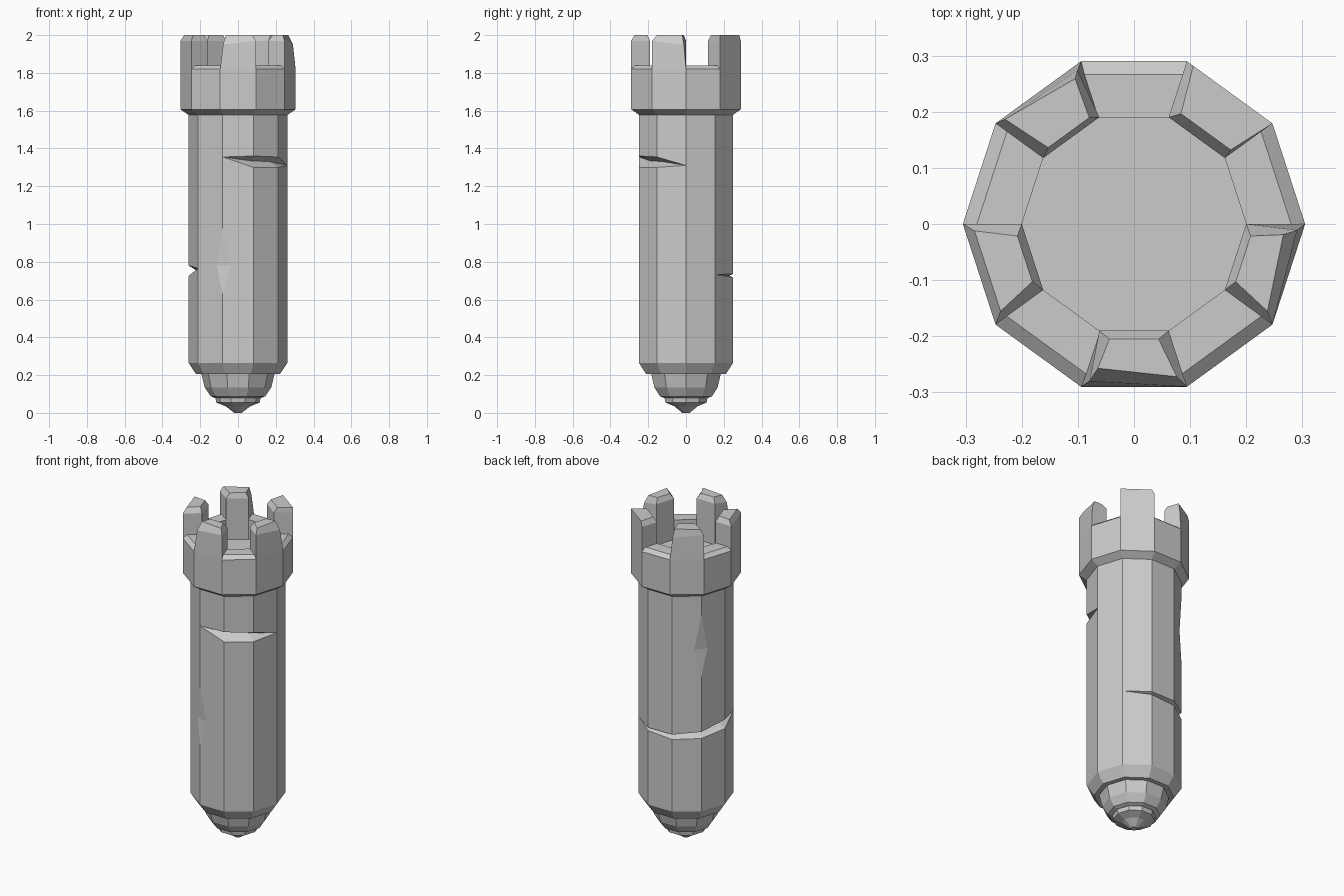
import bpy, bmesh
from math import sin, cos, radians
from mathutils import Vector

if "Cube" in bpy.data.objects:
    bpy.data.objects.remove(bpy.data.objects["Cube"])

N = 10


def pol(r, deg, z):
    return Vector((r * cos(radians(deg)), r * sin(radians(deg)), z))


def finish(name, bm):
    bmesh.ops.remove_doubles(bm, verts=bm.verts, dist=0.0001)
    bmesh.ops.dissolve_degenerate(bm, dist=0.0001, edges=bm.edges)
    bmesh.ops.recalc_face_normals(bm, faces=bm.faces)
    me = bpy.data.meshes.new(name)
    bm.to_mesh(me)
    bm.free()
    ob = bpy.data.objects.new(name, me)
    bpy.context.collection.objects.link(ob)
    return ob


def loft(name, rings):
    """Skin a list of rings of points, capping both ends."""
    bm = bmesh.new()
    vs = [[bm.verts.new(p) for p in ring] for ring in rings]
    for a, b in zip(vs, vs[1:]):
        n = len(a)
        for i in range(n):
            j = (i + 1) % n
            bm.faces.new((a[i], a[j], b[j], b[i]))
    bm.faces.new(vs[0])
    bm.faces.new(vs[-1])
    return finish(name, bm)


def ring(r, z):
    return [pol(r, 36 * i, z) for i in range(N)]


def crack(base_z, marks):
    """Three rings forming a V groove; marks: index -> (low, mid, high, depth)."""
    m = [marks.get(i, (base_z, base_z, base_z, 0)) for i in range(N)]
    return [[pol(R, 36 * i, m[i][0]) for i in range(N)],
            [pol(R - m[i][3], 36 * i, m[i][1]) for i in range(N)],
            [pol(R, 36 * i, m[i][2]) for i in range(N)]]


# Shaft with two cracks
R = 0.262
low = crack(0.74, {1: (.733, .733, .733, 0), 2: (.717, .727, .735, .02),
                   3: (.705, .725, .735, .04), 4: (.71, .735, .75, .05),
                   5: (.725, .755, .78, .048), 6: (.765, .765, .765, 0)})
high = crack(1.33, {7: (1.355, 1.355, 1.355, 0), 8: (1.30, 1.335, 1.36, .06),
                    9: (1.30, 1.33, 1.355, .055), 0: (1.31, 1.31, 1.31, 0)})
shaft = loft("tower_shaft", [ring(.222, .205), ring(R, .265)] + low + high
             + [ring(R, 1.60)])


# Chipped vertical edges on the shaft
def edge_chip(deg, z0, zm, z1, w):
    c = pol(R, deg, zm)
    pts = [pol(R + .002, deg, z0), pol(R + .002, deg, z1), pol(R + .08, deg, zm)]
    for s in (-36, 36):
        d = (pol(R, deg + s, zm) - c).normalized()
        pts.append(c + d * w + pol(.003, deg + s / 2, 0))
    bm = bmesh.new()
    bmesh.ops.convex_hull(bm, input=[bm.verts.new(p) for p in pts])
    cut = finish("chip_cutter", bm)
    cut.hide_render = True
    cut.hide_viewport = True
    mod = shaft.modifiers.new("chip", 'BOOLEAN')
    mod.operation = 'DIFFERENCE'
    mod.solver = 'EXACT'
    mod.object = cut


edge_chip(252, .61, .78, 1.01, .05)
edge_chip(144, 1.06, 1.25, 1.50, .05)

# Stepped pendant under the shaft
loft("base_bulb", [ring(r, z) for r, z in
                   ((.125, .08), (.145, .088), (.176, .135), (.195, .212))])
loft("base_tip", [ring(r, z) for r, z in
                  ((.02, 0), (.065, .035), (.115, .055), (.12, .085))])

# Flared head with recessed floor
loft("tower_head", [ring(r, z) for r, z in
                    ((.25, 1.575), (.262, 1.578), (.305, 1.607), (.305, 1.82),
                     (.28, 1.84), (.2, 1.84), (.2, 1.72))])


# Battlement blocks: insets of the top on outer, left, inner, right sides
def merlon(name, mid, o, left, i, right, chip=None):
    a0, a1 = mid - 18, mid + 18
    base = [(.305, a0), (.305, a1), (.2, a1), (.2, a0)]
    t = pol(1, mid + 90, 0)
    n = pol(1, mid, 0)
    shift = [-n * o + t * right, -n * o - t * left, n * i - t * left, n * i + t * right]
    rings = [[pol(r, a, 1.82) for r, a in base],
             [pol(r, a, 1.97) for r, a in base],
             [pol(r, a, 2.0) + s for (r, a), s in zip(base, shift)]]
    if chip is not None:      # knocked-off outer corner
        s = t if chip == 0 else -t
        rings[1][chip] += s * .015 - n * .01 + Vector((0, 0, -.02))
        rings[2][chip] += s * .012 - n * .015
    loft(name, rings)


merlon("merlon_back_right", 54, 0, .014, .018, 0)
merlon("merlon_back_left", 126, .004, .018, .01, .015, 0)
merlon("merlon_left", 198, .016, .02, .014, .018)
merlon("merlon_front", 270, .018, .018, .015, .018, 0)
merlon("merlon_right", 342, .016, .018, .014, .02, 1)
